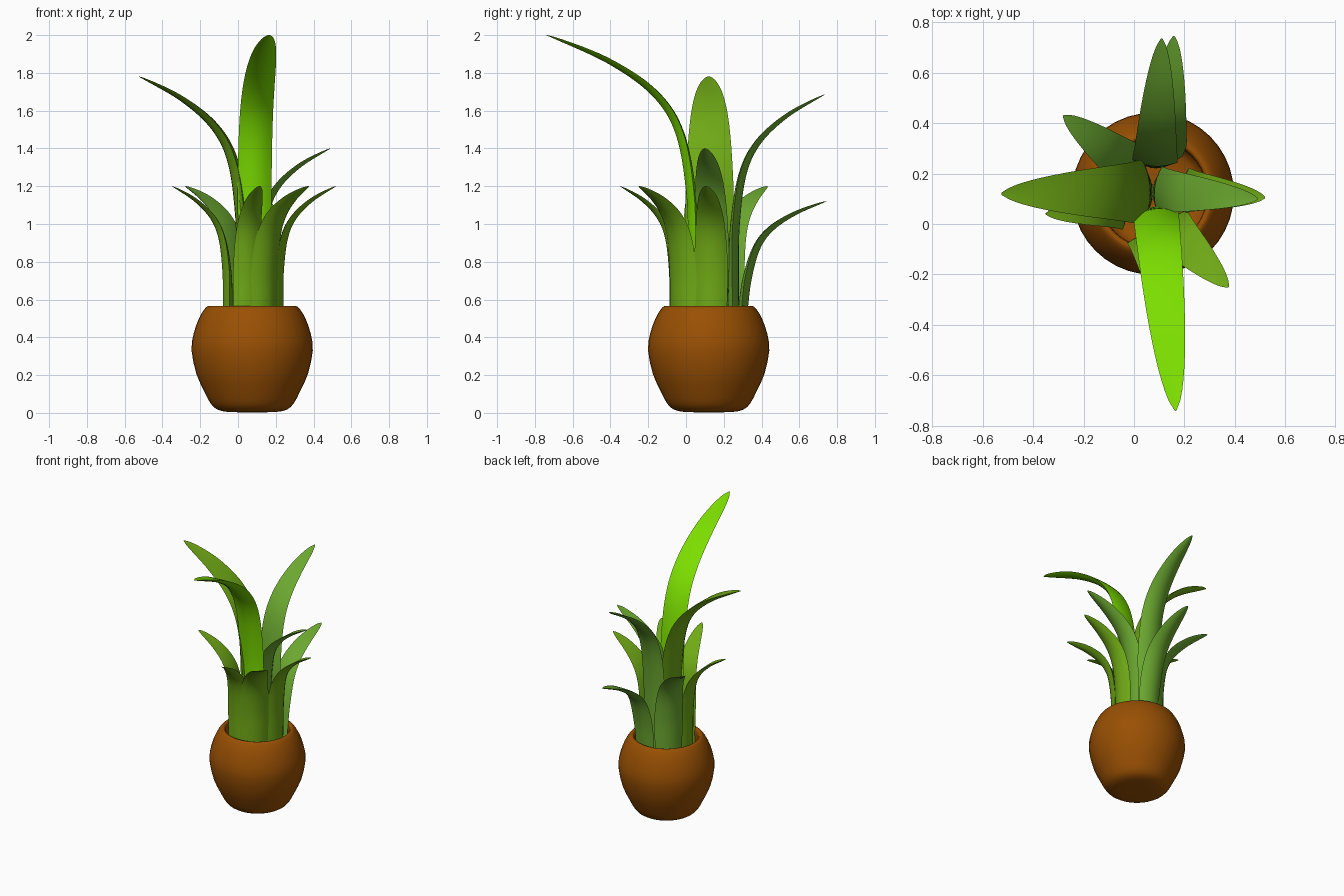
import bpy, math
from mathutils import Vector

if "Cube" in bpy.data.objects:
    bpy.data.objects.remove(bpy.data.objects["Cube"])

CX, CY = 0.075, 0.12      # pot axis
Z0 = 0.30                 # hidden leaf roots inside the pot


def material(name, rgb):
    m = bpy.data.materials.new(name)
    m.diffuse_color = (*rgb, 1)
    m.use_nodes = True
    m.node_tree.nodes["Principled BSDF"].inputs["Base Color"].default_value = m.diffuse_color
    return m


CLAY = material("clay", (0.32, 0.08, 0.001))
BRIGHT = material("bright_green", (0.20, 0.73, 0.0))
GREEN = material("leaf_green", (0.16, 0.40, 0.008))
COOL = material("cool_green", (0.15, 0.40, 0.03))


def make_object(name, verts, faces, mat, angle):
    me = bpy.data.meshes.new(name)
    me.from_pydata(verts, [], faces)
    me.materials.append(mat)
    ob = bpy.data.objects.new(name, me)
    bpy.context.collection.objects.link(ob)
    bpy.ops.object.select_all(action='DESELECT')
    ob.select_set(True)
    bpy.context.view_layer.objects.active = ob
    bpy.ops.object.shade_smooth_by_angle(angle=math.radians(angle))
    return ob


def spline(pts, steps):
    """Catmull-Rom curve through the points."""
    p = [pts[0] * 2 - pts[1]] + pts + [pts[-1] * 2 - pts[-2]]
    out = []
    for i in range(1, len(p) - 2):
        a, b, c, d = p[i - 1:i + 3]
        for k in range(steps):
            t = k / steps
            out.append(0.5 * (2 * b + (c - a) * t + (2 * a - 5 * b + 4 * c - d) * t * t
                              + (3 * b - a - 3 * c + d) * t ** 3))
    return out + [pts[-1]]


# Pot: one lathed profile, outside wall, rounded rim and inside wall
def make_pot():
    profile = [(0, 0.004), (0.12, 0.004), (0.185, 0.018), (0.22, 0.05), (0.252, 0.11),
               (0.295, 0.205), (0.321, 0.33), (0.31, 0.42), (0.282, 0.50), (0.256, 0.545),
               (0.24, 0.562), (0.228, 0.566), (0.218, 0.558), (0.214, 0.53),
               (0.22, 0.45), (0.215, 0.36), (0.18, 0.30), (0, 0.29)]
    pts = spline([Vector((r, 0, z)) for r, z in profile], 2)[1:-1]
    n = 40
    verts = [(CX + p.x * math.cos(2 * math.pi * j / n),
              CY + p.x * math.sin(2 * math.pi * j / n), max(p.z, 0)) for p in pts for j in range(n)]
    faces = [(i * n + j, i * n + (j + 1) % n, (i + 1) * n + (j + 1) % n, (i + 1) * n + j)
             for i in range(len(pts) - 1) for j in range(n)]
    faces.append(tuple(reversed(range(n))))
    faces.append(tuple((len(pts) - 1) * n + j for j in range(n)))
    make_object("pot", verts, faces, CLAY, 50)


# Leaf: a lens section swept up a bending path, thinning and tapering to a rounded tip
BEND = [(0, 0), (0, 0.3), (0.01, 0.5), (0.085, 0.69), (0.25, 0.81), (0.56, 0.91), (1, 1)]


def make_leaf(name, base, tip, width, taper, lean, mat):
    b, e = Vector((*base, Z0)), Vector(tip)
    span = Vector((e.x - b.x, e.y - b.y, 0))
    side = Vector((-span.y, span.x, 0)).normalized()
    ctrl = [b + span * (lean * h + (1 - lean) * f) + Vector((0, 0, (e.z - Z0) * h)) for f, h in BEND]
    path = spline(ctrl, 9)
    dist = [0]
    for p, q in zip(path, path[1:]):
        dist.append(dist[-1] + (q - p).length)
    us = [-1 + k / 4 for k in range(9)]
    section = [(u, u * u, 0) for u in us] + [(u, u * u, 1 - u * u) for u in us[-2:0:-1]]
    m, verts = len(section), []
    for i, p in enumerate(path):
        t = dist[i] / dist[-1]
        tangent = (path[min(i + 1, len(path) - 1)] - path[max(i - 1, 0)]).normalized()
        inward = tangent.cross(side)
        s = max(0, (t - 0.4) / 0.6)
        half = width / 2 * max((0.85 + 0.15 * min(1, t / 0.4)) * (1 - s ** taper) ** 0.6, 0.04)
        for u, bow, thick in section:
            depth = 0.36 * bow + (0.78 - 0.5 * t) * thick
            verts.append(p + side * half * u + inward * half * depth)
    faces = [(i * m + j, i * m + (j + 1) % m, (i + 1) * m + (j + 1) % m, (i + 1) * m + j)
             for i in range(len(path) - 1) for j in range(m)]
    faces.append(tuple(reversed(range(m))))
    faces.append(tuple((len(path) - 1) * m + j for j in range(m)))
    make_object(name, verts, faces, mat, 60)


make_pot()
# name, root xy, tip xyz, width, taper, lean, material
LEAVES = [
    ("tall_front_leaf", (0.09, 0.01), (0.165, -0.74, 2.0), 0.18, 3.3, 0, BRIGHT),
    ("tall_left_leaf", (-0.01, 0.125), (-0.525, 0.12, 1.78), 0.26, 1.9, 0, GREEN),
    ("tall_back_leaf", (0.085, 0.28), (0.11, 0.735, 1.685), 0.18, 2.4, 0, COOL),
    ("middle_right_leaf", (0.135, 0.13), (0.49, 0.10, 1.4), 0.19, 1.9, 0, COOL),
    ("low_back_leaf", (0.125, 0.30), (0.158, 0.745, 1.12), 0.165, 2.0, 0.2, COOL),
    ("low_right_leaf", (0.24, 0.13), (0.52, 0.105, 1.2), 0.18, 1.9, 0, GREEN),
    ("low_front_right_leaf", (0.165, -0.04), (0.375, -0.25, 1.2), 0.20, 1.9, 0, GREEN),
    ("low_front_leaf", (0.055, -0.085), (0.115, -0.35, 1.2), 0.155, 1.9, 0, GREEN),
    ("low_left_leaf", (-0.08, 0.06), (-0.35, 0.04, 1.2), 0.17, 1.9, 0, GREEN),
    ("low_back_left_leaf", (-0.045, 0.25), (-0.28, 0.43, 1.2), 0.20, 1.9, 0, COOL),
]
for leaf in LEAVES:
    make_leaf(*leaf)
